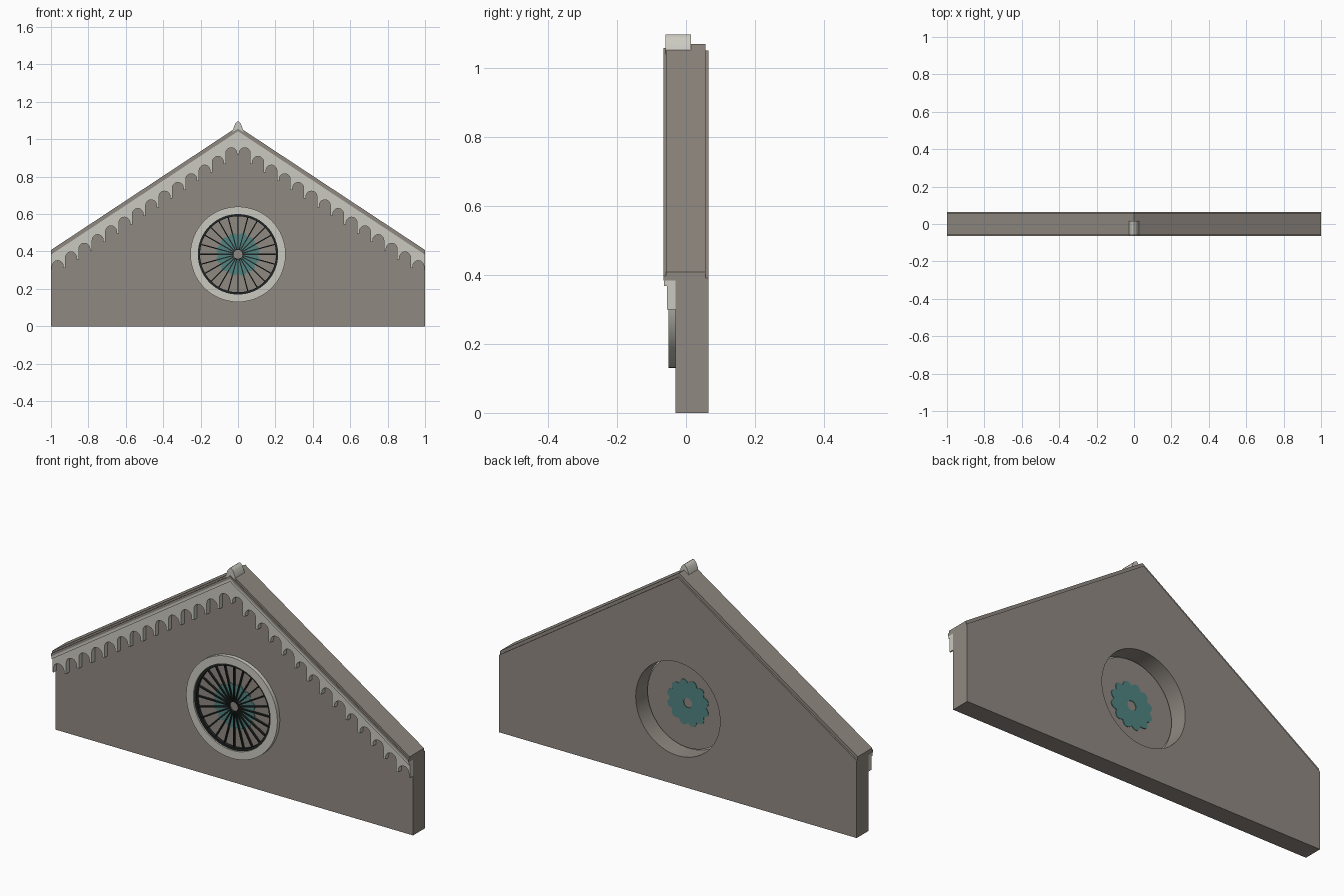
import bpy, bmesh
from math import sin, cos, pi, radians
from mathutils import Matrix

cube = bpy.data.objects.get("Cube")
if cube:
    bpy.data.objects.remove(cube, do_unlink=True)


def material(name, rgb):
    m = bpy.data.materials.new(name)
    m.diffuse_color = (*rgb, 1)
    m.use_nodes = True
    m.node_tree.nodes["Principled BSDF"].inputs["Base Color"].default_value = (*rgb, 1)
    return m


STONE = material("warm grey stone", (0.28, 0.25, 0.22))
TRIM = material("pale trim", (0.60, 0.59, 0.53))
TEAL = material("teal glass", (0.08, 0.23, 0.22))
IRON = material("dark iron", (0.015, 0.018, 0.018))


def prism(name, loops, y0, y1, mat):
    """Extrude outlines in the xz plane from y0 to y1; inner outlines become holes."""
    curve = bpy.data.curves.new(name, 'CURVE')
    curve.dimensions = '2D'
    curve.fill_mode = 'BOTH'
    curve.extrude = (y1 - y0) / 2
    for pts in loops:
        s = curve.splines.new('POLY')
        s.points.add(len(pts) - 1)
        for p, (x, z) in zip(s.points, pts):
            p.co = (x, z, 0, 1)
        s.use_cyclic_u = True
    temp = bpy.data.objects.new(name + "_outline", curve)
    bpy.context.collection.objects.link(temp)
    bpy.context.view_layer.update()
    mesh = bpy.data.meshes.new_from_object(
        temp.evaluated_get(bpy.context.evaluated_depsgraph_get()))
    bpy.data.objects.remove(temp, do_unlink=True)
    mesh.transform(Matrix.Translation((0, (y0 + y1) / 2, 0)) @ Matrix.Rotation(pi / 2, 4, 'X'))
    bm = bmesh.new()
    bm.from_mesh(mesh)
    bmesh.ops.remove_doubles(bm, verts=bm.verts, dist=1e-5)
    bmesh.ops.recalc_face_normals(bm, faces=bm.faces)
    bm.to_mesh(mesh)
    bm.free()
    mesh.materials.clear()
    mesh.materials.append(mat)
    obj = bpy.data.objects.new(name, mesh)
    bpy.context.collection.objects.link(obj)
    bpy.ops.object.select_all(action='DESELECT')
    obj.select_set(True)
    bpy.context.view_layer.objects.active = obj
    bpy.ops.object.shade_smooth_by_angle(angle=radians(30))
    return obj


SLOPE = 0.66
CZ = 0.385


def circle(r, n=64):
    return [(r * sin(2 * pi * i / n), CZ + r * cos(2 * pi * i / n)) for i in range(n)]


def chevron(top, bottom):
    return [(-1, top - SLOPE), (0, top), (1, top - SLOPE),
            (1, bottom - SLOPE), (0, bottom), (-1, bottom - SLOPE)]


# Gable wall with a round opening
wall = [(-1, 0), (-1, 0.39), (0, 1.05), (1, 0.39), (1, 0)]
prism("gable_wall", [wall, circle(0.236)], -0.03, 0.065, STONE)

# Roof coping and its mouldings
prism("roof_coping", [chevron(1.068, 1.045)], -0.058, 0.057, STONE)
prism("front_coping_edge", [chevron(1.057, 1.043)], -0.065, -0.03, STONE)
prism("bargeboard_moulding", [chevron(1.043, 1.028)], -0.063, -0.03, TRIM)

# Bargeboard with a row of round-headed cut-outs
COUNT = 14
pitch = 1 / COUNT
radius = pitch * 0.41
half = []
for i in range(COUNT):
    cx = (i + 0.5) * pitch
    spring = 0.978 - 0.65 * cx - radius
    half.append((cx - radius, 0.915 - 0.65 * i * pitch))
    half += [(cx - radius * cos(pi * k / 10), spring + radius * sin(pi * k / 10))
             for k in range(11)]
    half.append((cx + radius, max(0.30, 0.915 - 0.65 * (i + 1) * pitch)))
half.append((1, 0.30))
board = [(-x, z) for x, z in reversed(half)] + half
board += [(1, 1.03 - SLOPE), (0, 1.03), (-1, 1.03 - SLOPE)]
prism("scalloped_bargeboard", [board], -0.055, -0.03, TRIM)

# Ridge finial
side = [(0.03, 1.035), (0.024, 1.06), (0.015, 1.083), (0.006, 1.093)]
finial = side + [(0, 1.096)] + [(-x, z) for x, z in reversed(side)] + [(0, 1.055)]
prism("ridge_finial", [finial], -0.06, 0.015, TRIM)

# Round window: surround, frame, panel, flower and spokes
prism("window_surround", [circle(0.255), circle(0.215)], -0.05, -0.03, TRIM)
prism("window_frame", [circle(0.217), circle(0.203)], -0.042, -0.02, IRON)
prism("window_panel", [circle(0.228)], -0.026, -0.018, STONE)

PETALS = 12
flower = []
for i in range(PETALS * 6):
    r = 0.1 + 0.018 * abs(sin(pi * i / 6))
    a = 2 * pi * (i / 6) / PETALS
    flower.append((r * sin(a), CZ + r * cos(a)))
prism("glass_flower", [flower, circle(0.024, 24)], -0.029, -0.015, TEAL)

SPOKES = 24
for i in range(SPOKES):
    a = 2 * pi * i / SPOKES
    bar = [(u * cos(a) + v * sin(a), CZ - u * sin(a) + v * cos(a))
           for u, v in ((-0.003, 0.024), (0.003, 0.024), (0.003, 0.206), (-0.003, 0.206))]
    prism(f"window_spoke_{i + 1}", [bar], -0.036, -0.024, IRON)
